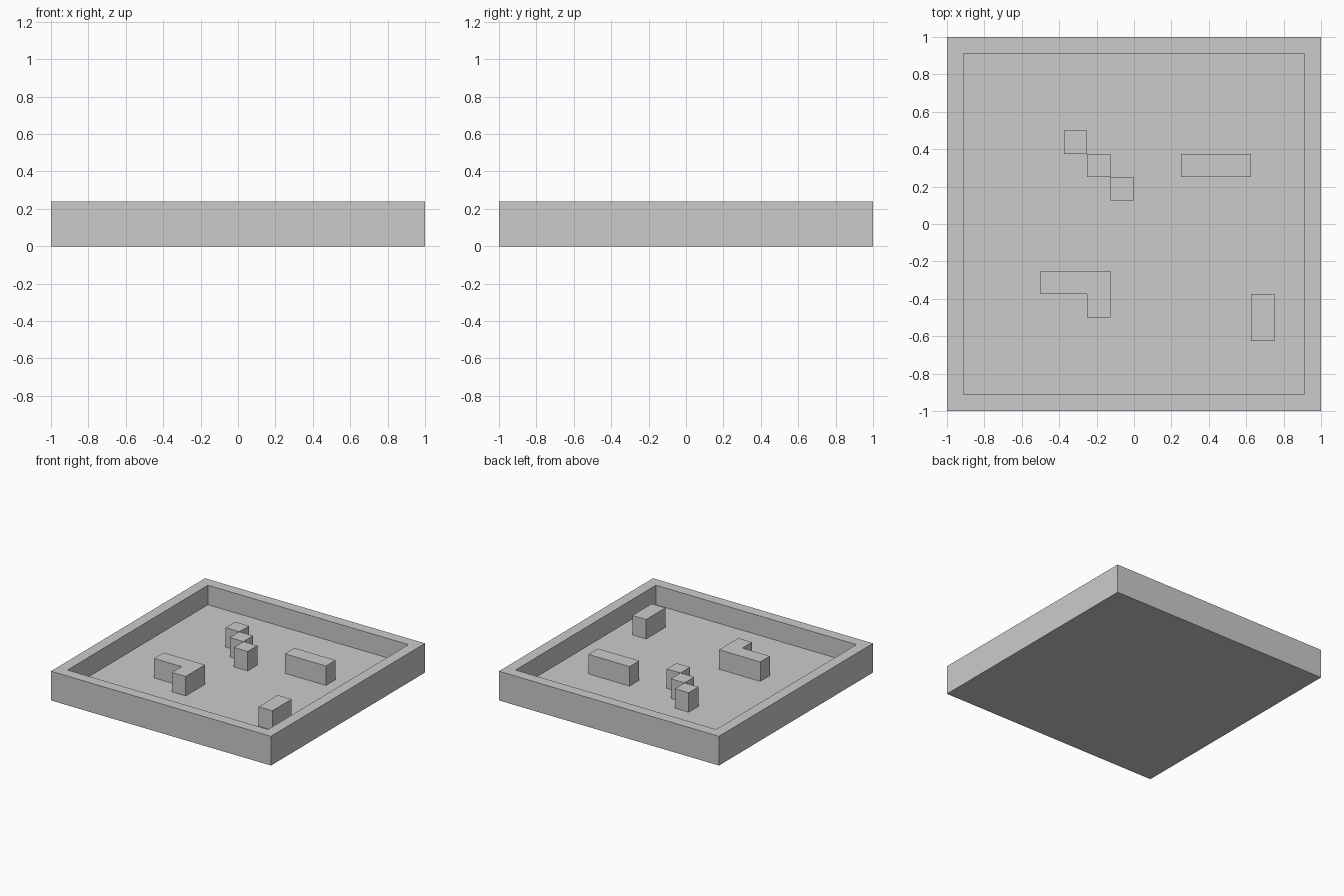
import bpy
import bmesh

if "Cube" in bpy.data.objects:
    bpy.data.objects.remove(bpy.data.objects["Cube"], do_unlink=True)

CELL = 0.125    # layout grid step
FLOOR = 0.08    # top of the tray floor
TOP = 0.24      # shared height of rim and blocks

grey = bpy.data.materials.new("light_grey")
grey.use_nodes = True
colour = (0.6, 0.6, 0.6, 1)
grey.diffuse_color = colour
grey.node_tree.nodes["Principled BSDF"].inputs["Base Color"].default_value = colour


def finish(name, bm):
    bmesh.ops.recalc_face_normals(bm, faces=bm.faces)
    mesh = bpy.data.meshes.new(name)
    bm.to_mesh(mesh)
    bm.free()
    mesh.materials.append(grey)
    obj = bpy.data.objects.new(name, mesh)
    bpy.context.collection.objects.link(obj)
    return obj


def add_prism(bm, outline, bottom, top):
    """Extrude a flat outline, given in grid cells, between two heights."""
    base = bm.faces.new([bm.verts.new((x * CELL, y * CELL, bottom)) for x, y in outline])
    result = bmesh.ops.extrude_face_region(bm, geom=[base], use_keep_orig=True)
    verts = [g for g in result["geom"] if isinstance(g, bmesh.types.BMVert)]
    bmesh.ops.translate(bm, verts=verts, vec=(0, 0, top - bottom))


def rect(x0, y0, x1, y1):
    return [(x0, y0), (x1, y0), (x1, y1), (x0, y1)]


# Square tray: solid slab whose top is inset and sunk to leave a raised rim
bm = bmesh.new()
add_prism(bm, rect(-8, -8, 8, 8), 0, TOP)
bmesh.ops.recalc_face_normals(bm, faces=bm.faces)
lid = max(bm.faces, key=lambda f: f.calc_center_median().z)
bmesh.ops.inset_region(bm, faces=[lid], thickness=CELL)
sunk = bmesh.ops.extrude_discrete_faces(bm, faces=[lid])["faces"][0]
bmesh.ops.translate(bm, verts=sunk.verts, vec=(0, 0, FLOOR - TOP))
finish("tray", bm)

# Blocks standing on the tray floor
blocks = {
    "diagonal_block_back": rect(-3, 3, -2, 4),
    "diagonal_block_middle": rect(-2, 2, -1, 3),
    "diagonal_block_front": rect(-1, 1, 0, 2),
    "long_block": rect(2, 2, 5, 3),
    "short_block": rect(5, -5, 6, -3),
    "corner_block": [(-4, -3), (-2, -3), (-2, -4), (-1, -4), (-1, -2), (-4, -2)],
}
for name, outline in blocks.items():
    bm = bmesh.new()
    add_prism(bm, outline, FLOOR, TOP)
    finish(name, bm)
